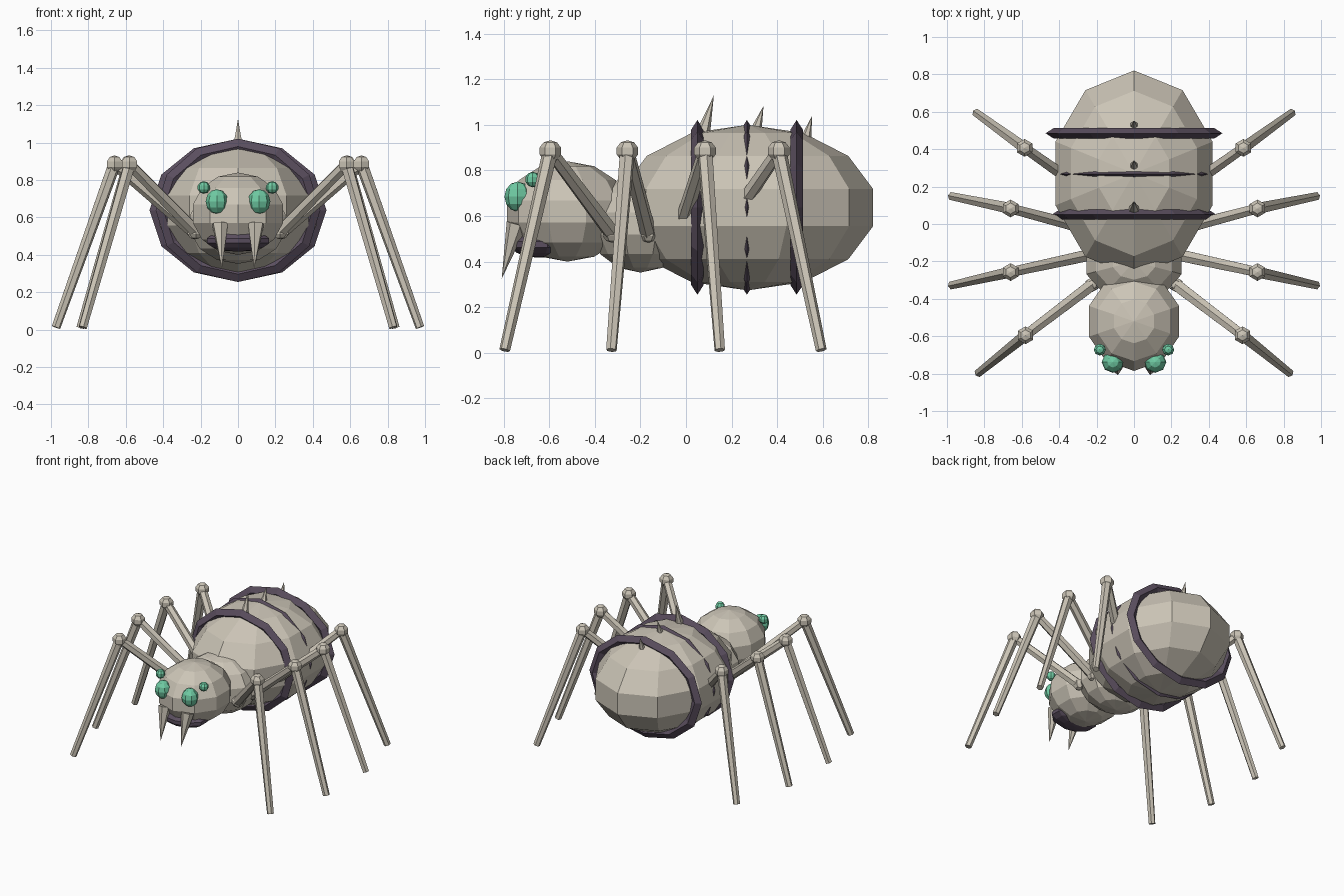
import bpy, bmesh, math
from mathutils import Vector, Matrix

if "Cube" in bpy.data.objects:
    bpy.data.objects.remove(bpy.data.objects["Cube"])


def material(name, rgb):
    m = bpy.data.materials.new(name)
    m.diffuse_color = (*rgb, 1)
    m.use_nodes = True
    m.node_tree.nodes["Principled BSDF"].inputs["Base Color"].default_value = m.diffuse_color
    return m


BONE = material("bone", (0.60, 0.555, 0.47))
PURPLE = material("dark_purple", (0.105, 0.078, 0.115))
GREEN = material("eye_green", (0.16, 0.60, 0.37))


def finish(name, bm, mat):
    bmesh.ops.recalc_face_normals(bm, faces=bm.faces)
    mesh = bpy.data.meshes.new(name)
    bm.to_mesh(mesh)
    bm.free()
    mesh.materials.append(mat)
    ob = bpy.data.objects.new(name, mesh)
    bpy.context.collection.objects.link(ob)
    return ob


def ball(name, center, radii, mat, segs=10, rings=7):
    bm = bmesh.new()
    bmesh.ops.create_uvsphere(bm, u_segments=segs, v_segments=rings, radius=1)
    bmesh.ops.scale(bm, vec=radii, verts=bm.verts)
    bmesh.ops.translate(bm, vec=center, verts=bm.verts)
    return finish(name, bm, mat)


def rod(name, a, b, r1, r2, mat, segs=6):
    """Tapered prism from a to b; r2 = 0 gives a spike."""
    a, b = Vector(a), Vector(b)
    d = b - a
    bm = bmesh.new()
    bmesh.ops.create_cone(bm, cap_ends=True, segments=segs, radius1=r1,
                          radius2=r2, depth=d.length)
    if r2 == 0:
        bmesh.ops.remove_doubles(bm, verts=bm.verts, dist=1e-5)
    rot = d.to_track_quat('Z', 'Y').to_matrix().to_4x4()
    bmesh.ops.transform(bm, matrix=Matrix.Translation((a + b) / 2) @ rot,
                        verts=bm.verts)
    return finish(name, bm, mat)


def band(name, y, z, rx, rz, depth, half, mat, segs=12):
    """Twelve-sided hoop with a diamond cross-section."""
    bm = bmesh.new()
    loops = []
    for i in range(segs):
        t = 2 * math.pi * i / segs
        loops.append([bm.verts.new(((rx - inset) * math.cos(t), y + dy,
                                    z + (rz - inset) * math.sin(t)))
                      for inset, dy in ((0, 0), (depth, half),
                                        (2 * depth, 0), (depth, -half))])
    for i in range(segs):
        p, q = loops[i], loops[(i + 1) % segs]
        for k in range(4):
            n = (k + 1) % 4
            bm.faces.new((p[k], q[k], q[n], p[n]))
    return finish(name, bm, mat)


# Body
ball("abdomen", (0, 0.27, 0.637), (0.453, 0.565, 0.363), BONE)
ball("thorax", (0, -0.2, 0.567), (0.275, 0.225, 0.215), BONE)
ball("head", (0, -0.52, 0.62), (0.26, 0.272, 0.22), BONE)
ball("mouth", (0, -0.645, 0.475), (0.18, 0.125, 0.058), PURPLE)

# Abdomen hoops
for i, (y, rx) in enumerate(((0.05, 0.44), (0.267, 0.433), (0.485, 0.473))):
    band(f"abdomen_band_{i + 1}", y, 0.638, rx, 0.383, 0.042, 0.027, PURPLE)

# Back spines
for i, (y, z, ty, tz) in enumerate(((0.065, 0.93, 0.122, 1.128),
                                    (0.29, 0.92, 0.34, 1.083),
                                    (0.51, 0.88, 0.553, 1.04))):
    rod(f"back_spine_{i + 1}", (0, y, z), (0, ty, tz), 0.038, 0, BONE)

# Legs from front to back: hip, knee, foot
LEGS = (
    ((0.225, -0.325, 0.525), (0.58, -0.595, 0.885), (0.83, -0.795, 0.012)),
    ((0.235, -0.165, 0.525), (0.66, -0.257, 0.885), (0.973, -0.327, 0.012)),
    ((0.235, -0.03, 0.525), (0.66, 0.083, 0.885), (0.973, 0.148, 0.012)),
    ((0.235, 0.16, 0.525), (0.585, 0.407, 0.885), (0.842, 0.593, 0.012)),
)

for side, s in (("right", 1), ("left", -1)):
    def mir(p):
        return (s * p[0], p[1], p[2])

    for i, (hip, knee, foot) in enumerate(LEGS):
        tag = f"{side}_{i + 1}"
        ball("hip_" + tag, mir(hip), (0.042,) * 3, BONE, 6, 5)
        rod("upper_leg_" + tag, mir(hip), mir(knee), 0.036, 0.03, BONE)
        ball("knee_" + tag, mir(knee), (0.05, 0.05, 0.047), BONE, 6, 5)
        rod("lower_leg_" + tag, mir(knee), mir(foot), 0.034, 0.024, BONE)

    # Face
    ball(f"big_eye_{side}", mir((0.113, -0.738, 0.685)),
         (0.06, 0.058, 0.066), GREEN, 8, 6)
    ball(f"small_eye_{side}", mir((0.183, -0.672, 0.76)),
         (0.034, 0.033, 0.034), GREEN, 8, 5)
    rod(f"fang_{side}", mir((0.096, -0.742, 0.565)),
        mir((0.086, -0.808, 0.325)), 0.046, 0, BONE)
